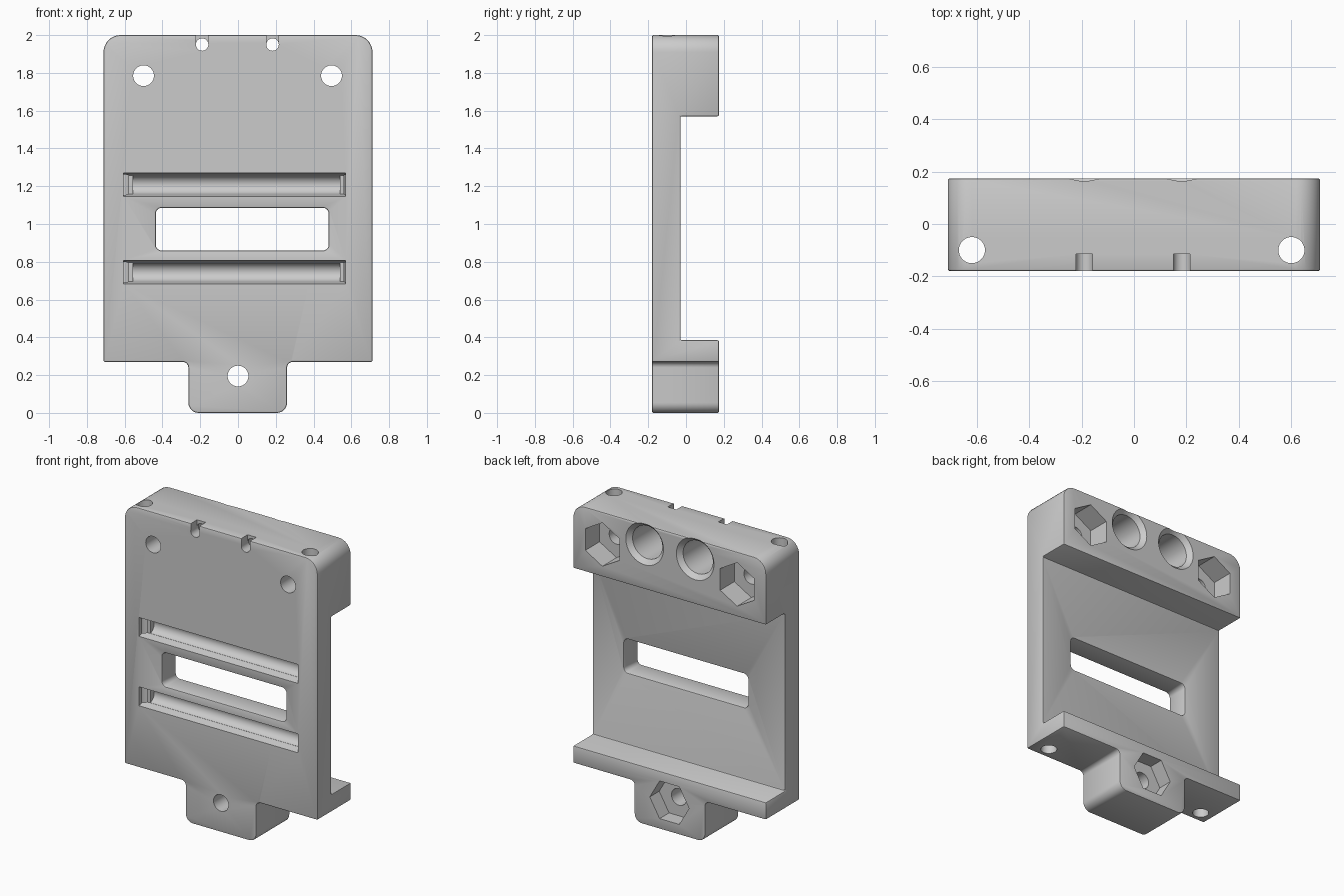
import bpy, bmesh, math
from mathutils import Vector

if "Cube" in bpy.data.objects:
    bpy.data.objects.remove(bpy.data.objects["Cube"], do_unlink=True)

grey = bpy.data.materials.new("plain grey")
grey.use_nodes = True
colour = (0.6, 0.6, 0.6, 1)
grey.diffuse_color = colour
grey.node_tree.nodes["Principled BSDF"].inputs["Base Color"].default_value = colour


def rounded(corners, steps=8):
    """Outline with a radius at each right-angled corner (a, b, radius)."""
    pts = []
    n = len(corners)
    for i, (a, b, r) in enumerate(corners):
        p = Vector((a, b))
        if r == 0:
            pts.append(p)
            continue
        d1 = (Vector(corners[i - 1][:2]) - p).normalized()
        d2 = (Vector(corners[(i + 1) % n][:2]) - p).normalized()
        c = p + r * (d1 + d2)
        for k in range(steps + 1):
            t = math.pi / 2 * k / steps
            pts.append(c - r * (d2 * math.cos(t) + d1 * math.sin(t)))
    return pts


def box(a0, a1, b0, b1, r=0):
    return rounded([(a0, b0, r), (a1, b0, r), (a1, b1, r), (a0, b1, r)])


def ring(a, b, r, sides=40, turn=0):
    angles = [turn + math.tau * i / sides for i in range(sides)]
    return [Vector((a + r * math.cos(t), b + r * math.sin(t))) for t in angles]


def prism(name, pts, lo, hi, axis="y", scale=1):
    """Extrude an outline along an axis; the far end may be scaled."""
    place = {"x": lambda p, d: (d, p.x, p.y),
             "y": lambda p, d: (p.x, d, p.y),
             "z": lambda p, d: (p.x, p.y, d)}[axis]
    mid = sum(pts, Vector((0, 0))) / len(pts)
    bm = bmesh.new()
    near = [bm.verts.new(place(p, lo)) for p in pts]
    far = [bm.verts.new(place(mid + (p - mid) * scale, hi)) for p in pts]
    bm.faces.new(near)
    bm.faces.new(far[::-1])
    n = len(pts)
    for i in range(n):
        j = (i + 1) % n
        bm.faces.new((near[j], near[i], far[i], far[j]))
    bmesh.ops.recalc_face_normals(bm, faces=bm.faces)
    mesh = bpy.data.meshes.new(name)
    bm.to_mesh(mesh)
    bm.free()
    mesh.materials.append(grey)
    obj = bpy.data.objects.new(name, mesh)
    bpy.context.collection.objects.link(obj)
    return obj


def apply(mod):
    bpy.context.view_layer.objects.active = body
    bpy.ops.object.modifier_apply(modifier=mod.name)


def cut(*args, **kw):
    tool = prism("cutter", *args, **kw)
    tool.hide_render = True
    mod = body.modifiers.new("cut", "BOOLEAN")
    mod.operation = "DIFFERENCE"
    mod.solver = "EXACT"
    mod.object = tool
    apply(mod)
    bpy.data.objects.remove(tool, do_unlink=True)


FRONT, BACK, FLOOR = -0.18, 0.175, -0.03

# Body outline with the bottom tab
body = prism("mounting_bracket", rounded([
    (-0.712, 2, 0.09), (-0.712, 0.27, 0), (-0.263, 0.27, 0.03), (-0.263, 0, 0.055),
    (0.26, 0, 0.055), (0.26, 0.27, 0.03), (0.712, 0.27, 0), (0.712, 2, 0.09)]),
    FRONT, BACK)

# Wide recess across the back, and the window through the plate
cut(box(-1, 1, 0.385, 1.57), FLOOR, 0.4)
cut(box(-0.435, 0.48, 0.86, 1.085, 0.03), -0.4, 0.4)

# Softened outer edges
bevel = body.modifiers.new("edges", "BEVEL")
bevel.width = 0.008
bevel.segments = 2
bevel.limit_method = "ANGLE"
bevel.angle_limit = math.radians(40)
apply(bevel)

# Strap grooves in the front: shallow mouth, then a rounded bed
for z in (1.208, 0.745):
    mouth = [Vector(p) for p in ((-0.3, z - 0.063), (FRONT, z - 0.063),
                                 (-0.13, z - 0.05), (-0.13, z + 0.05),
                                 (FRONT, z + 0.063), (-0.3, z + 0.063))]
    cut(mouth, -0.605, 0.57, axis="x")
    cut(ring(-0.14, z, 0.05, 32), -0.556, 0.54, axis="x")

# Bolt holes with hexagonal nut pockets behind
for x, z, depth, turn in ((-0.5, 1.785, 0.15, math.pi / 2),
                          (0.495, 1.785, 0.15, math.pi / 2),
                          (0, 0.195, 0.1, 0)):
    cut(ring(x, z, 0.055), -0.4, 0.4)
    cut(ring(x, z, 0.145, 6, turn), BACK - depth, 0.4)

# Chamfered round bores, each with a small front hole and a wire notch
for x in (-0.19, 0.183):
    cut(ring(x, 1.872, 0.11, 48), -0.1, 0.4)
    cut(ring(x, 1.872, 0.11, 48), 0.145, 0.185, scale=1.35)
    cut(ring(x, 1.95, 0.033, 24), -0.4, 0)
    cut(box(x - 0.032, x + 0.032, 1.95, 2.1), -0.4, -0.115)

# Long vertical rod holes near both sides
for x in (-0.62, 0.602):
    cut(ring(x, -0.1, 0.05), -0.2, 2.2, axis="z")

bpy.ops.object.select_all(action="DESELECT")
body.select_set(True)
bpy.context.view_layer.objects.active = body
bpy.ops.object.shade_smooth_by_angle(angle=math.radians(30))
